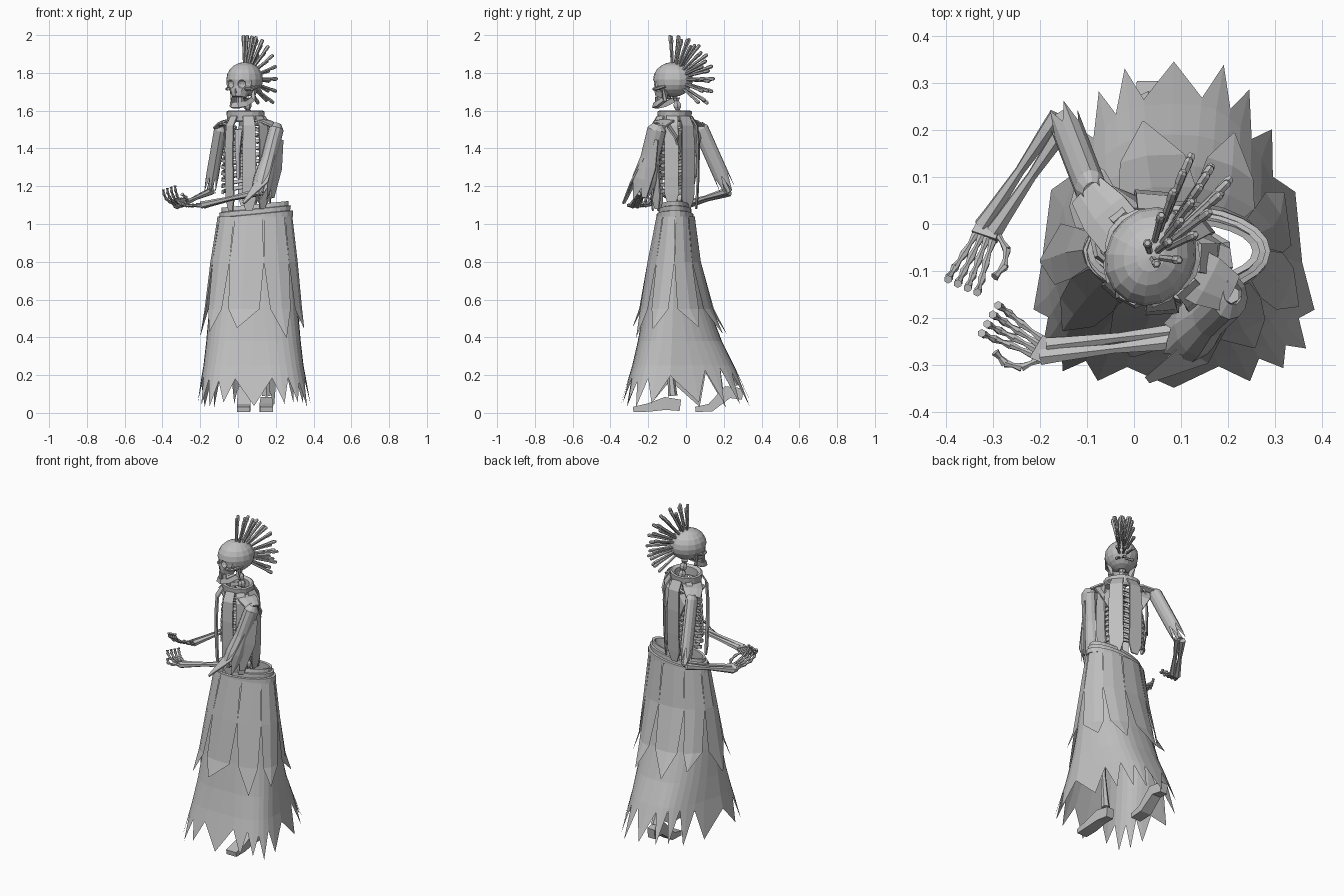
import bpy, bmesh, random
from math import sin, cos, pi, radians, copysign
from mathutils import Vector, Matrix

random.seed(4)
if "Cube" in bpy.data.objects:
    bpy.data.objects.remove(bpy.data.objects["Cube"], do_unlink=True)

grey = bpy.data.materials.new("plain grey")
grey.use_nodes = True
grey.diffuse_color = (0.52, 0.52, 0.52, 1)
grey.node_tree.nodes["Principled BSDF"].inputs["Base Color"].default_value = grey.diffuse_color

# the upper body is turned towards the right
BODY = Matrix.Translation((0.04, -0.06, 0)) @ Matrix.Rotation(radians(-28), 4, "Z")
WORLD = Matrix.Identity(4)


def finish(name, bm, matrix=WORLD):
    bmesh.ops.transform(bm, matrix=matrix, verts=bm.verts)
    bmesh.ops.recalc_face_normals(bm, faces=bm.faces)
    mesh = bpy.data.meshes.new(name)
    bm.to_mesh(mesh)
    bm.free()
    mesh.materials.append(grey)
    obj = bpy.data.objects.new(name, mesh)
    bpy.context.scene.collection.objects.link(obj)
    return obj


def add_loft(bm, rings, around=True, caps=False, wrap=False):
    rows = [[bm.verts.new(p) for p in ring] for ring in rings]
    n = len(rows[0])
    for a, b in zip(rows, rows[1:] + (rows[:1] if wrap else [])):
        for i in range(n if around else n - 1):
            j = (i + 1) % n
            bm.faces.new((a[i], a[j], b[j], b[i]))
    if caps:
        bm.faces.new(rows[0])
        bm.faces.new(rows[-1])


def add_sweep(bm, path, widths, depths=None, side=(1, 0, 0), n=6):
    """Tube along a path; side is the direction of the section's width."""
    path = [Vector(p) for p in path]
    depths = depths or widths
    grow = 1 / cos(pi / n) if n == 4 else 1
    rings = []
    for i, p in enumerate(path):
        t = (path[min(i + 1, len(path) - 1)] - path[max(i - 1, 0)]).normalized()
        u = Vector(side)
        u = u - t * u.dot(t)
        u = u.normalized() if u.length > 0.05 else t.orthogonal().normalized()
        v = t.cross(u)
        turns = [2 * pi * (k + 0.5) / n for k in range(n)]
        rings.append([p + grow * (u * widths[i] * cos(a) + v * depths[i] * sin(a)) for a in turns])
    add_loft(bm, rings, caps=True)


def sweep(name, path, widths, depths=None, side=(1, 0, 0), n=6, matrix=WORLD):
    bm = bmesh.new()
    add_sweep(bm, path, widths, depths, side, n)
    return finish(name, bm, matrix)


def add_bone(bm, a, b, r):
    a, b = Vector(a), Vector(b)
    add_sweep(bm, [a.lerp(b, t) for t in (0, 0.12, 0.5, 0.88, 1)],
              [r * k for k in (1.4, 1.3, 0.8, 1.2, 1.4)])


def oval(z, x, y, rx, front, back, n=24, taper=0.0):
    """Ring with its own front and back depth; taper squares it and narrows the back into a train."""
    ring = []
    for k in range(n):
        c, s = cos(2 * pi * k / n), sin(2 * pi * k / n)
        c, s = (copysign(abs(w) ** (1 - taper * 1.15), w) for w in (c, s))
        ring.append(Vector((x + rx * c * (1 - taper * max(0, s)), y + (back if s > 0 else front) * s, z)))
    return ring


# skirt with a jagged hem and a train behind
N = 36
levels = [(1.04, 0.09, -0.055, 0.19, 0.095, 0.095, N, 0.1), (0.8, 0.085, -0.06, 0.215, 0.13, 0.125, N, 0.12),
          (0.55, 0.082, -0.07, 0.235, 0.155, 0.195, N, 0.18), (0.38, 0.082, -0.075, 0.25, 0.18, 0.265, N, 0.27),
          (0.25, 0.082, -0.08, 0.265, 0.205, 0.335, N, 0.34)]
rings = [oval(*level) for level in levels]
tips = oval(0.03, 0.085, -0.09, 0.305, 0.26, 0.445, N, 0.37)
hem = []
for k, tip in enumerate(tips):
    behind = 0 < k < N / 2
    t = random.uniform(0.87, 1.02) if k % 2 else random.uniform(0.05, 0.2) if behind else random.uniform(0.2, 0.4)
    hem.append(rings[-1][k].lerp(tip, t))
bm = bmesh.new()
add_loft(bm, rings + [hem])
finish("skirt", bm)

# pointed overskirt panels hanging outside the skirt
bm = bmesh.new()
centre = Vector((0.09, -0.05, 0))
for k in range(2, N, 4):
    rows = []
    for step, (ring, half) in enumerate(zip(rings[:4], (1.9, 2.0, 1.5, 0.05))):
        row = []
        for offset in (-half, 0, half):
            low = int((k + offset) // 1)
            p = ring[low % N].lerp(ring[(low + 1) % N], k + offset - low)
            out = Vector((p.x, p.y, 0)) - centre
            p = p + out.normalized() * (0.008 + 0.008 * step)
            if step == 3:
                p.z += 0.05 + 0.03 * sin(k)
            row.append(p)
        rows.append(row)
    add_loft(bm, rows, around=False)
finish("overskirt_panels", bm)

# belt wraps, tilted up to the left
bm = bmesh.new()
profile = [(1.025, 0.2, 0.1), (1.055, 0.2, 0.098), (1.058, 0.186, 0.088), (1.082, 0.19, 0.086),
           (1.085, 0.176, 0.078), (1.108, 0.178, 0.072), (1.105, 0.162, 0.06), (1.03, 0.162, 0.06)]
wraps = [oval(z, 0.09, -0.058, rx, ry, ry) for z, rx, ry in profile]
for ring in wraps:
    for p in ring:
        p.z += 0.1 * (p.x - 0.13)
add_loft(bm, wraps, wrap=True)
finish("belt", bm)

# pelvis inside the waist
sweep("pelvis", [(0.08, -0.055, z) for z in (0.9, 0.96, 1.03, 1.05)], [0.05, 0.09, 0.13, 0.1],
      [0.03, 0.045, 0.055, 0.04], n=10)

# collar
bm = bmesh.new()
add_loft(bm, [oval(z, 0, 0, r, 0.85 * r, 0.85 * r, 16) for z, r in
              ((1.54, 0.09), (1.55, 0.1), (1.595, 0.105), (1.6, 0.095), (1.59, 0.075), (1.54, 0.075))], wrap=True)
finish("collar", bm, BODY)

# spine and neck
steps = range(44)
sweep("spine", [(0.03 * (1 - i / 43), 0.05 - 0.04 * max(0, i - 28) / 15, 1.02 + 0.015 * i) for i in steps],
      [0.022 if i % 3 else 0.012 for i in steps], matrix=BODY)

# ribcage
bm = bmesh.new()
for level in range(10):
    z = 1.51 - 0.034 * level
    wide = 0.085 + 0.045 * sin(pi * min(1, (level + 1) / 8) * 0.6)
    sweep_end = pi if level < 7 else pi * (1.25 - level * 0.07)
    for s in (-1, 1):
        path = []
        for i in range(9):
            a = sweep_end * i / 8
            path.append((s * wide * sin(a), 0.07 * cos(a) - 0.01 * sin(a), z - 0.045 * sin(a / 2)))
        add_sweep(bm, path, [0.006] * 9, [0.009] * 9, side=(0.1, 0.2, 0), n=4)
add_sweep(bm, [(0, -0.075, 1.5), (0, -0.085, 1.4), (0, -0.08, 1.24)], [0.022, 0.014, 0.008], [0.006] * 3, n=4)
for s in (-1, 1):
    add_sweep(bm, [(s * 0.02, -0.07, 1.51), (s * 0.1, -0.06, 1.53), (s * 0.17, 0.02, 1.525)], [0.01] * 3)
    add_sweep(bm, [(s * 0.15, 0.04, 1.52), (s * 0.1, 0.075, 1.47), (s * 0.08, 0.085, 1.36)],
              [0.02, 0.045, 0.008], [0.005] * 3, n=4)
finish("ribcage", bm, BODY)

# cloth strips hanging from the collar
bm = bmesh.new()
for turn, half, end in ((-104, 0.028, 1.07), (-58, 0.036, 1.07), (-22, 0.032, 1.08), (25, 0.038, 1.1),
                        (67, 0.042, 1.08), (113, 0.042, 1.08), (158, 0.022, 1.2)):
    c, s = cos(radians(turn)), sin(radians(turn))
    path = [(c * r * 1.2, s * r, z) for r, z in
            ((0.085, 1.57), (0.115, 1.52), (0.122, 1.4), (0.12, 1.25), (0.115, end + 0.06), (0.11, end))]
    add_sweep(bm, path, [half * k for k in (0.8, 0.9, 1, 1, 1, 0.5)], [0.004] * 6, side=(-s, c, 0), n=4)
finish("cloth_strips", bm, BODY)

# shoulder cape pieces
for s, side, back in ((-1, "right", 0.05), (1, "left", 0)):
    sweep(side + "_shoulder_cloth", [(s * 0.07, 0, 1.55), (s * 0.13, back / 2, 1.54), (s * 0.185, back, 1.515)],
          [0.06, 0.06, 0.045], [0.012, 0.012, 0.012], side=(0, 1, 0), n=8, matrix=BODY)


def arm(side, shoulder, elbow, wrist, reach, thumb, sleeve_end, middle, flare):
    shoulder, elbow, wrist, reach, thumb = map(Vector, (shoulder, elbow, wrist, reach, thumb))
    bm = bmesh.new()
    add_bone(bm, shoulder, elbow, 0.014)
    for k in (-1, 1):
        add_bone(bm, elbow + thumb * 0.014 * k, wrist + thumb * 0.014 * k, 0.014)
    finish(side + "_arm_bones", bm)
    # ragged sleeve
    bm = bmesh.new()
    t = (elbow - shoulder).normalized()
    u = Vector((1, 0, 0))
    u = (u - t * u.dot(t)).normalized()
    v = t.cross(u)
    rings = []
    for f, r in ((-0.03, 0.025), (0.05, middle), (0.5, middle), (0.8, flare), (1, flare)):
        ring = []
        for k in range(12):
            a = 2 * pi * k / 12
            rag = (sleeve_end + (0.14 if k % 2 else -0.1)) if f == 1 else f * sleeve_end
            ring.append(shoulder.lerp(elbow, rag) + u * r * 0.8 * cos(a) + v * r * sin(a))
        rings.append(ring)
    add_loft(bm, rings)
    finish(side + "_sleeve", bm)
    # hand with curled fingers
    bm = bmesh.new()
    up = Vector((0, 0, 1))
    add_sweep(bm, [wrist - reach * 0.01, wrist + reach * 0.02], [0.024, 0.028], [0.012] * 2, side=thumb, n=4)
    for k in range(4):
        spread = thumb * (k - 1.5)
        base = wrist + reach * 0.02 + spread * 0.013
        joints = [base, base + reach * 0.05 + spread * 0.004, base + reach * 0.085 + spread * 0.008 + up * 0.006,
                  base + reach * 0.11 + spread * 0.01 + up * 0.025, base + reach * 0.115 + spread * 0.01 + up * 0.045]
        for a, b in zip(joints, joints[1:]):
            add_bone(bm, a, b, 0.0065)
    joints = [wrist + thumb * 0.02, wrist + thumb * 0.055 + reach * 0.025,
              wrist + thumb * 0.065 + reach * 0.06, wrist + thumb * 0.055 + reach * 0.09 + up * 0.01]
    for a, b in zip(joints, joints[1:]):
        add_bone(bm, a, b, 0.007)
    finish(side + "_hand", bm)


arm("left", (0.207, -0.15, 1.52), (0.118, -0.235, 1.17), (-0.19, -0.27, 1.1),
    (-0.86, 0.5, -0.05), (-0.5, -0.86, 0), 0.98, 0.05, 0.066)
arm("right", (-0.09, 0.07, 1.52), (-0.15, 0.225, 1.17), (-0.31, -0.01, 1.1),
    (-0.4, -0.9, 0.35), (0.9, -0.4, 0.3), 0.85, 0.042, 0.042)
# loose rags around the left elbow
sweep("left_sleeve_back_rag", [(0.22, -0.17, 1.45), (0.2, -0.2, 1.3), (0.18, -0.22, 1.14)],
      [0.03, 0.05, 0.015], [0.004] * 3, side=(0.6, 0.8, 0), n=4)
sweep("left_sleeve_front_rag", [(0.18, -0.21, 1.37), (0.13, -0.275, 1.23), (0.03, -0.33, 1.11)],
      [0.02, 0.035, 0.008], [0.004] * 3, side=(0.7, 0.2, 0.7), n=4)

# legs and feet
for side, hip, ankle, heel in (("left", (0.15, -0.05, 0.95), (0.15, -0.07, 0.09), 0.03),
                               ("right", (0.03, -0.05, 0.95), (0.03, 0.26, 0.14), 0.09)):
    knee = Vector(hip).lerp(Vector(ankle), 0.5) - Vector((0, 0.05, 0))
    bm = bmesh.new()
    add_bone(bm, hip, knee, 0.02)
    add_bone(bm, knee, ankle, 0.018)
    finish(side + "_leg_bones", bm)
    x, y = ankle[0], ankle[1]
    sweep(side + "_foot", [(x, y - 0.21, 0.018), (x, y - 0.13, 0.028), (x, y - 0.04, heel + 0.02), (x, y + 0.04, heel + 0.01)],
          [0.034, 0.036, 0.03, 0.024], [0.014, 0.022, 0.034, 0.03], n=4)

# skull with carved sockets
HEAD = BODY @ Matrix.Translation((0, -0.01, 1.765))
bm = bmesh.new()
bmesh.ops.create_uvsphere(bm, u_segments=16, v_segments=10, radius=1)
bmesh.ops.scale(bm, vec=(0.095, 0.108, 0.092), verts=bm.verts)
cranium = finish("cranium", bm, HEAD)
face = sweep("face", [(0, -0.045, 0.0), (0, -0.05, -0.035), (0, -0.055, -0.07), (0, -0.06, -0.095)],
             [0.08, 0.076, 0.05, 0.038], [0.052, 0.052, 0.05, 0.042], n=10, matrix=HEAD)
bm = bmesh.new()
for s in (-1, 1):
    bmesh.ops.create_icosphere(bm, subdivisions=2, radius=0.023,
                               matrix=Matrix.Translation((s * 0.034, -0.098, -0.024)))
bmesh.ops.create_cone(bm, cap_ends=True, segments=3, radius1=0.016, radius2=0.004, depth=0.035,
                      matrix=Matrix.Translation((0, -0.108, -0.055)))
sockets = finish("socket_cutter", bm, HEAD)
sockets.hide_render = True
sockets.hide_viewport = True
for obj in (cranium, face):
    cut = obj.modifiers.new("sockets", "BOOLEAN")
    cut.operation = "DIFFERENCE"
    cut.object = sockets

# jaw, cheekbones and teeth
bm = bmesh.new()
half = [(0.066, -0.01, -0.05), (0.058, -0.02, -0.105), (0.04, -0.07, -0.13), (0.016, -0.102, -0.138)]
jaw = half + [(-x, y, z) for x, y, z in reversed(half)]
add_sweep(bm, jaw, [0.014] * 8, [0.01] * 8, side=(0, 0.3, 1), n=4)
for s in (-1, 1):
    add_sweep(bm, [(s * 0.05, -0.09, -0.05), (s * 0.075, -0.06, -0.05), (s * 0.085, 0, -0.035)], [0.008] * 3)
for k in range(-4, 5):
    a = k * 0.24
    for z in (-0.1, -0.117):
        bmesh.ops.create_cube(bm, size=0.01, matrix=Matrix.Translation((0.037 * sin(a), -0.06 - 0.04 * cos(a), z))
                              @ Matrix.Rotation(a, 4, "Z") @ Matrix.Diagonal((0.8, 0.8, 1.7, 1)))
finish("jaw_and_teeth", bm, HEAD)

# fan of pins over the back of the skull
bm = bmesh.new()
for lean, count in ((-0.08, 8), (0.08, 10), (0.24, 8)):
    for i in range(count):
        shift = 0.08 if lean == 0.08 else 0.5
        rise = radians(93 - 134 * (i + shift) / count)
        way = Vector((sin(lean) * (1 + 0.3 * cos(rise)), cos(lean) * cos(rise), cos(lean) * sin(rise)))
        add_sweep(bm, [way * r for r in (0.08, 0.2, 0.205, 0.23, 0.236)],
                  [0.007, 0.008, 0.01, 0.01, 0.006])
finish("head_pins", bm, HEAD)
